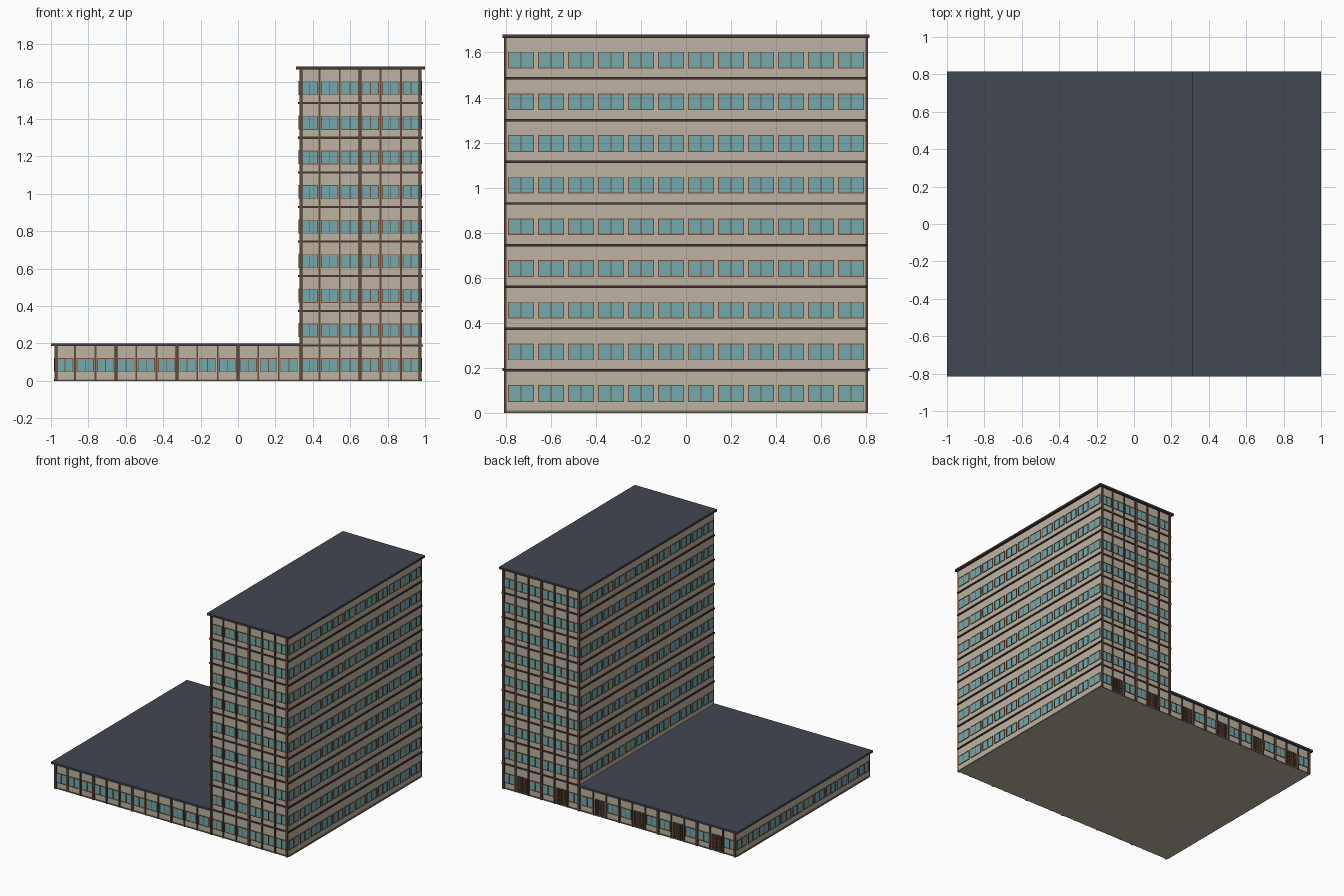
import bpy, bmesh

if "Cube" in bpy.data.objects:
    bpy.data.objects.remove(bpy.data.objects["Cube"])

def lin(c):
    c /= 255
    return c / 12.92 if c <= 0.04045 else ((c + 0.055) / 1.055) ** 2.4

def mat(name, r, g, b):
    m = bpy.data.materials.new(name)
    m.diffuse_color = (lin(r), lin(g), lin(b), 1)
    m.use_nodes = True
    m.node_tree.nodes["Principled BSDF"].inputs["Base Color"].default_value = m.diffuse_color
    return m

WALL = mat("beige wall", 188, 179, 162)
GLASS = mat("teal glass", 116, 168, 174)
FRAME = mat("brown frame", 122, 78, 54)
PIER = mat("pier brown", 100, 72, 60)
TRIM = mat("dark trim", 72, 52, 48)
ROOF = mat("slate roof", 66, 71, 81)
DOOR = mat("door brown", 58, 42, 34)
GREY = mat("base grey", 112, 110, 102)

parts = {}

def box(part, m, x0, x1, y0, y1, z0, z1):
    """Add a box to a named part."""
    if part not in parts:
        parts[part] = (bmesh.new(), m)
    bm = parts[part][0]
    vs = bmesh.ops.create_cube(bm, size=1)["verts"]
    for v in vs:
        v.co = ((x0 + x1) / 2 + v.co.x * abs(x1 - x0),
                (y0 + y1) / 2 + v.co.y * abs(y1 - y0),
                (z0 + z1) / 2 + v.co.z * (z1 - z0))

# main measurements
X, Y = 0.98, 0.796          # wall half sizes
TX = 0.328                  # tower's inner wall
FL, NF = 0.185, 9           # floor pitch and count
BAY = 2 * X / 18
Z0 = 0.005

def plate(part, m, face, u0, u1, z0, z1, d):
    """Plate of thickness d on a face: (axis, wall position, outward sign)."""
    axis, p, s = face
    if axis == 'y':
        box(part, m, u0, u1, p, p + s * d, z0, z1)
    else:
        box(part, m, p, p + s * d, u0, u1, z0, z1)

def window(face, c, w, z):
    a, b, z1 = c - w / 2, c + w / 2, z + 0.074
    f, d = 0.004, 0.005
    plate("window_glass", GLASS, face, a, b, z, z1, 0.002)
    for u in (a, c - f / 2, b - f):
        plate("window_frames", FRAME, face, u, u + f, z, z1, d)
    for zz in (z, z1 - f):
        plate("window_frames", FRAME, face, a, b, zz, zz + f, d)

def door(face, c):
    w, h = 0.084, 0.125
    plate("doors", DOOR, face, c - w / 2, c + w / 2, 0.0, h, 0.003)
    for i in range(5):
        u = c - w / 2 + i * (w - 0.004) / 4
        plate("door_bars", PIER, face, u, u + 0.004, 0.0, h, 0.005)
    for i in range(4):
        z = 0.02 + i * 0.033
        plate("door_bars", PIER, face, c - w / 2, c + w / 2, z, z + 0.004, 0.005)

# wall masses
box("tower_walls", WALL, TX, X, -Y, Y, 0, 1.668)
box("low_wing_walls", WALL, -X, TX, -Y, Y, 0, 0.188)

# roof slabs with dark edge below
box("tower_roof", ROOF, 0.31, 1.0, -0.815, 0.815, 1.674, 1.68)
box("tower_roof_edge", TRIM, 0.31, 1.0, -0.815, 0.815, 1.664, 1.674)
box("low_wing_roof", ROOF, -1.0, TX + 0.004, -0.815, 0.815, 0.185, 0.2)

# front and back facades
for s in (-1, 1):
    face = ('y', s * Y, s)
    for k in range(NF):
        zb = Z0 + k * FL
        for i in range(18):
            if k and i < 12:
                continue
            c = -X + (i + 0.5) * BAY
            if s > 0 and k == 0 and i % 3 == 1:
                door(face, c)
            else:
                window(face, c, 0.092, zb + 0.042)
        if k:
            plate("floor_bands", TRIM, face, TX - 0.008, X + 0.008, zb - 0.006, zb + 0.005, 0.007)
    # piers, every third one heavier
    for i in range(19):
        big = i % 3 == 0
        w, d = (0.008, 0.011) if big else (0.0045, 0.008)
        u = min(max(-X + i * BAY, -X + w), X - w)
        if i == 12:
            u = TX + w
        plate("piers", PIER, face, u - w, u + w, 0, 1.666 if i >= 12 else 0.187, d)
    plate("base_strip", GREY, face, -X, X, 0, 0.008, 0.004)

# long side facades: right, tower's inner side, low wing's left side
STEP = 2 * 0.8 / 12
for face, floors in ((('x', X, 1), range(NF)), (('x', TX, -1), range(1, NF)),
                     (('x', -X, -1), range(1))):
    for k in floors:
        zb = Z0 + k * FL
        for i in range(12):
            window(face, -0.8 + (i + 0.5) * STEP, 0.115, zb + 0.044)
        if k:
            plate("floor_bands", TRIM, face, -Y - 0.007, Y + 0.007, zb - 0.006, zb + 0.005, 0.008)
    if 0 in floors:
        plate("base_strip", GREY, face, -Y, Y, 0, 0.01, 0.005)

# turn every part into an object
for name, (bm, m) in parts.items():
    me = bpy.data.meshes.new(name)
    bm.to_mesh(me)
    bm.free()
    me.materials.append(m)
    bpy.context.collection.objects.link(bpy.data.objects.new(name, me))
